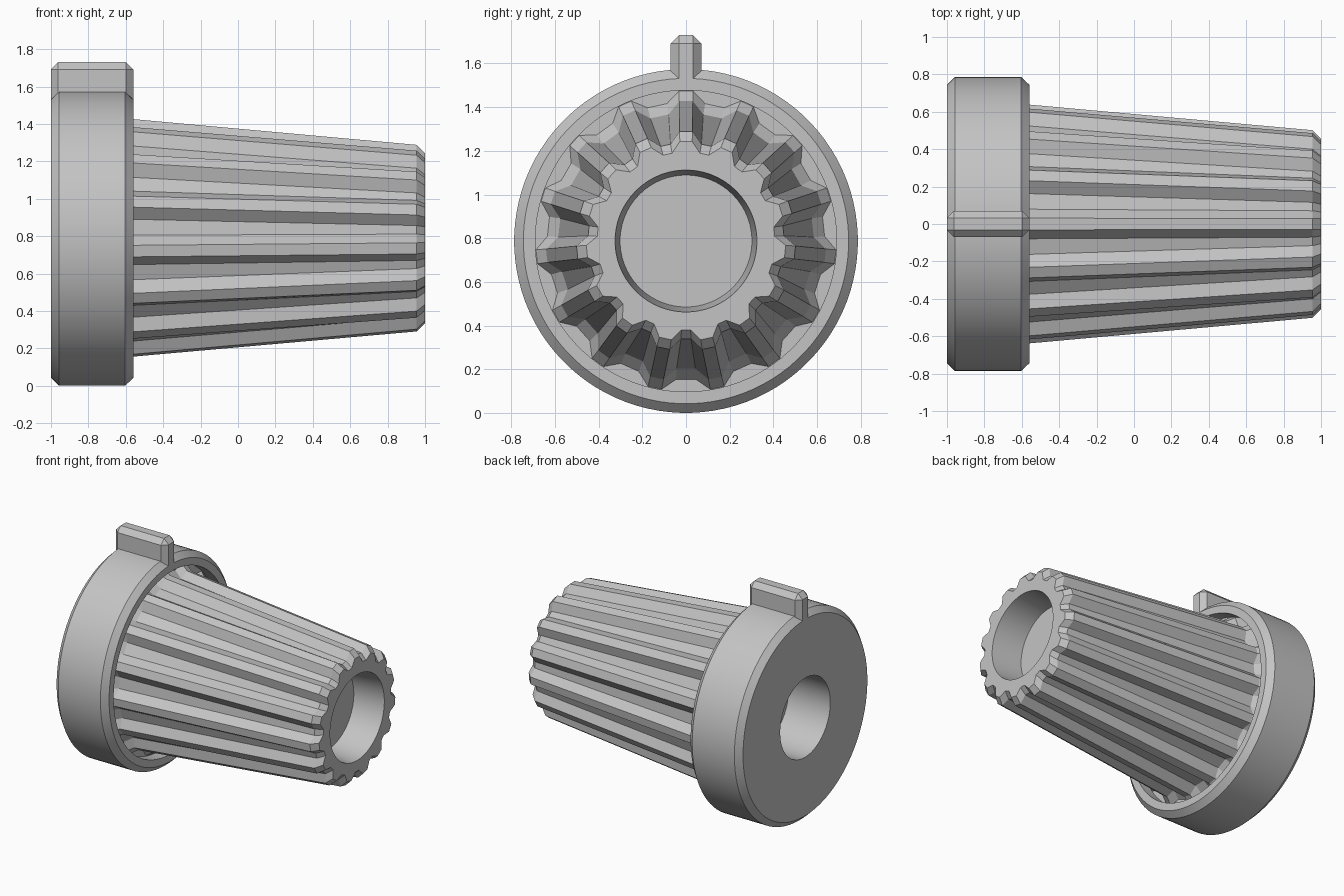
import bpy, bmesh
from math import sin, cos, pi, radians

cube = bpy.data.objects.get("Cube")
if cube:
    bpy.data.objects.remove(cube, do_unlink=True)

AXIS_Z = 0.787      # height of the knob's axis, which runs along x
TEETH = 15

grey = bpy.data.materials.new("light_grey")
grey.use_nodes = True
grey.diffuse_color = (0.55, 0.55, 0.55, 1)
grey.node_tree.nodes["Principled BSDF"].inputs["Base Color"].default_value = (0.55, 0.55, 0.55, 1)


def finish(name, bm):
    """Turn a bmesh into a shaded, coloured object."""
    bmesh.ops.recalc_face_normals(bm, faces=bm.faces)
    mesh = bpy.data.meshes.new(name)
    bm.to_mesh(mesh)
    bm.free()
    mesh.materials.append(grey)
    obj = bpy.data.objects.new(name, mesh)
    bpy.context.collection.objects.link(obj)
    bpy.ops.object.select_all(action='DESELECT')
    obj.select_set(True)
    bpy.context.view_layer.objects.active = obj
    bpy.ops.object.shade_smooth_by_angle(angle=radians(25))
    return obj


def loft(name, rings):
    """Join (x, [(angle, radius), ...]) rings in order and cap both ends."""
    bm = bmesh.new()
    loops = [[bm.verts.new((x, r * sin(a), AXIS_Z + r * cos(a))) for a, r in ring]
             for x, ring in rings]
    for p, q in zip(loops, loops[1:]):
        for i in range(len(p)):
            j = (i + 1) % len(p)
            bm.faces.new((p[i], p[j], q[j], q[i]))
    bm.faces.new(loops[0])
    bm.faces.new(loops[-1])
    return finish(name, bm)


def circle(x, r, n):
    return x, [(2 * pi * (i - 0.5) / n, r) for i in range(n)]


def star(x, peak, valley, peak_half, valley_half):
    """Ring of flat-topped teeth; the half values are half widths."""
    pts = []
    for k in range(TEETH):
        a = 2 * pi * k / TEETH
        b = a + pi / TEETH
        dp, dv = peak_half / peak, valley_half / valley
        pts += [(a - dp, peak), (a + dp, peak), (b - dv, valley), (b + dv, valley)]
    return x, pts


# Fluted grip: flared foot, tapering teeth, chamfered tip, shallow end recess
N = TEETH * 4
loft("fluted_grip", [
    star(-0.65, 0.688, 0.635, 0.032, 0.045),
    star(-0.59, 0.642, 0.585, 0.031, 0.043),
    star(0.955, 0.502, 0.449, 0.030, 0.023),
    star(1.0, 0.457, 0.407, 0.028, 0.021),
    circle(1.0, 0.325, N),
    circle(0.76, 0.302, N),
])

# Flange: recessed seat, chamfered rim, back face and deep shaft bore
flange_profile = [(-0.65, 0.5), (-0.65, 0.69), (-0.56, 0.69), (-0.56, 0.745),
                  (-0.603, 0.787), (-0.957, 0.787), (-1.0, 0.745),
                  (-1.0, 0.30), (-0.1, 0.30)]
loft("flange", [circle(x, r, 96) for x, r in flange_profile])

# Pointer tab on top of the flange
bm = bmesh.new()
bmesh.ops.create_cube(bm, size=1)
for v in bm.verts:
    v.co = (-0.78 + v.co.x * 0.44, v.co.y * 0.14, 1.61 + v.co.z * 0.24)
bmesh.ops.bevel(bm, geom=bm.edges[:], offset=0.038, segments=1, affect='EDGES')
finish("pointer_tab", bm)
